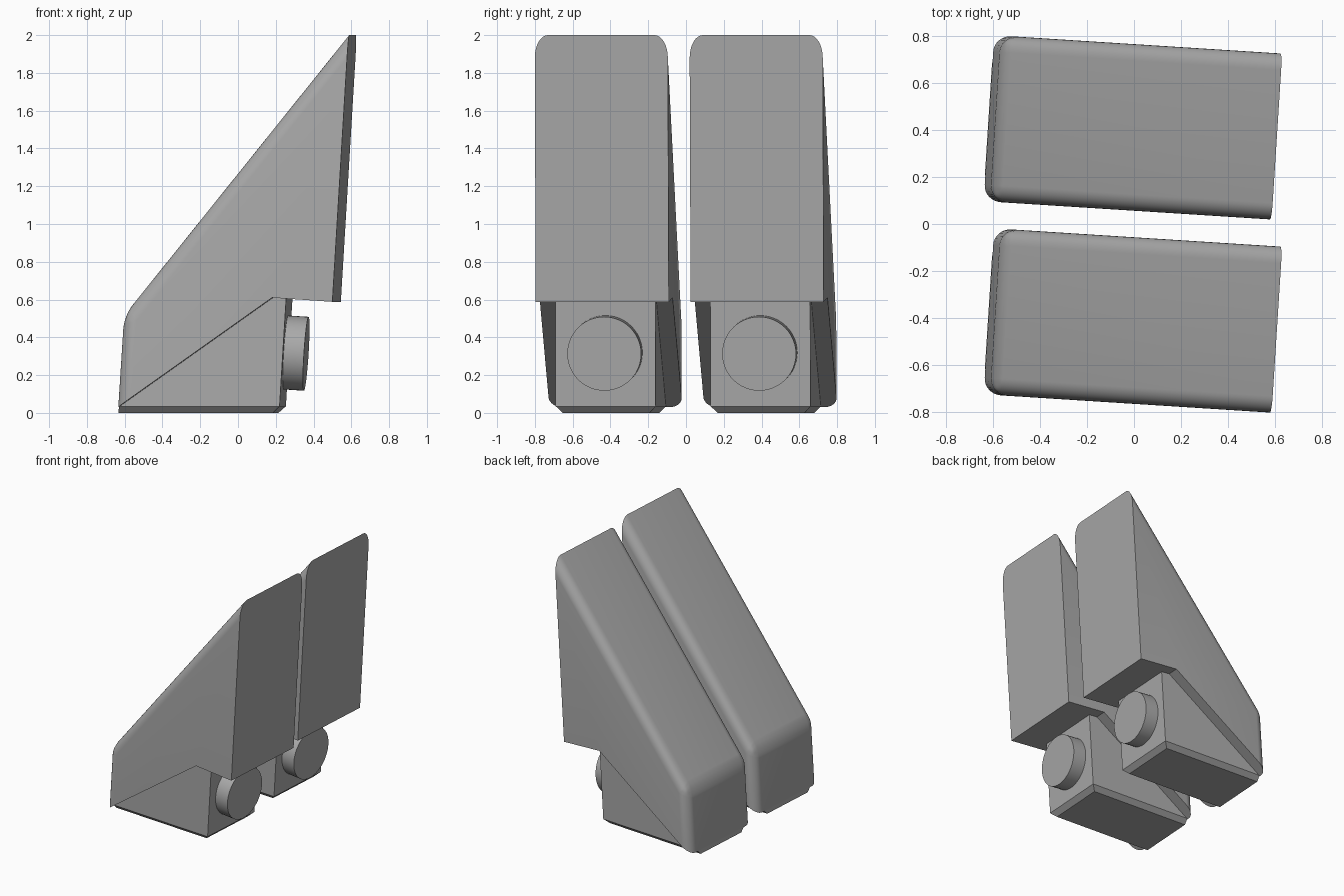
import bpy, bmesh, math
from mathutils import Matrix, Vector

if "Cube" in bpy.data.objects:
    bpy.data.objects.remove(bpy.data.objects["Cube"])

YAW = math.radians(-3.65)    # each unit is turned slightly
TILT = math.radians(3.65)    # back faces lean outward

grey = bpy.data.materials.new("mid grey")
grey.diffuse_color = (0.40, 0.40, 0.40, 1)
grey.use_nodes = True
grey.node_tree.nodes["Principled BSDF"].inputs["Base Color"].default_value = grey.diffuse_color


def finish(bm, name, offset_y):
    bmesh.ops.recalc_face_normals(bm, faces=bm.faces)
    me = bpy.data.meshes.new(name)
    bm.to_mesh(me)
    bm.free()
    me.materials.append(grey)
    ob = bpy.data.objects.new(name, me)
    bpy.context.collection.objects.link(ob)
    ob.matrix_world = Matrix.Translation((0, offset_y, 0)) @ Matrix.Rotation(YAW, 4, 'Z')
    bpy.ops.object.select_all(action='DESELECT')
    ob.select_set(True)
    bpy.context.view_layer.objects.active = ob
    bpy.ops.object.shade_smooth_by_angle(angle=math.radians(30))
    return ob


def extrude_profile(points, half):
    """Side profile (x, z) extruded across y."""
    bm = bmesh.new()
    face = bm.faces.new([bm.verts.new((x, -half, z)) for x, z in points])
    ext = bmesh.ops.extrude_face_region(bm, geom=[face])
    moved = [g for g in ext["geom"] if isinstance(g, bmesh.types.BMVert)]
    bmesh.ops.translate(bm, verts=moved, vec=(0, 2 * half, 0))
    bm.normal_update()
    return bm


def edges_on(bm, a, b):
    """Edges whose two ends both lie on the profile points a or b."""
    def near(v, p):
        return abs(v.co.x - p[0]) + abs(v.co.z - p[1]) < 1e-4
    return [e for e in bm.edges
            if all(near(v, a) or near(v, b) for v in e.verts)
            and (a == b or not any(all(near(v, p) for v in e.verts) for p in (a, b)))]


def bevel(bm, edges, width, segments):
    bmesh.ops.bevel(bm, geom=edges, offset=width, offset_type='OFFSET',
                    segments=segments, profile=0.5, affect='EDGES')


for side, cy in (("near", -0.41), ("far", 0.41)):
    # Wedge body with rounded sloping and front edges
    tip, brow, peak = (-0.617, 0.03), (-0.586, 0.515), (0.608, 2.0)
    bm = extrude_profile([tip, (0.203, 0.61), (0.523, 0.588), peak, brow], 0.353)
    bevel(bm, edges_on(bm, tip, brow) + edges_on(bm, brow, peak)
          + edges_on(bm, brow, brow), 0.07, 8)
    finish(bm, side + "_wedge_body", cy)

    # Narrower base with chamfered sides and back along the bottom
    toe, heel = (-0.619, 0.0), (0.235, 0.0)
    bm = extrude_profile([toe, heel, (0.273, 0.62), (0.21, 0.625), (-0.614, 0.042)], 0.265)
    bevel(bm, edges_on(bm, toe, heel) + edges_on(bm, heel, heel), 0.035, 1)
    finish(bm, side + "_base", cy)

    # Round peg on the back of the base
    bm = bmesh.new()
    axis = Vector((math.cos(TILT), 0, -math.sin(TILT)))
    turn = Vector((0, 0, 1)).rotation_difference(axis).to_matrix().to_4x4()
    centre = Vector((0.362, 0, 0.313)) - axis * 0.065
    bmesh.ops.create_cone(bm, cap_ends=True, segments=48, radius1=0.196, radius2=0.196,
                          depth=0.13, matrix=Matrix.Translation(centre) @ turn)
    finish(bm, side + "_peg", cy)
